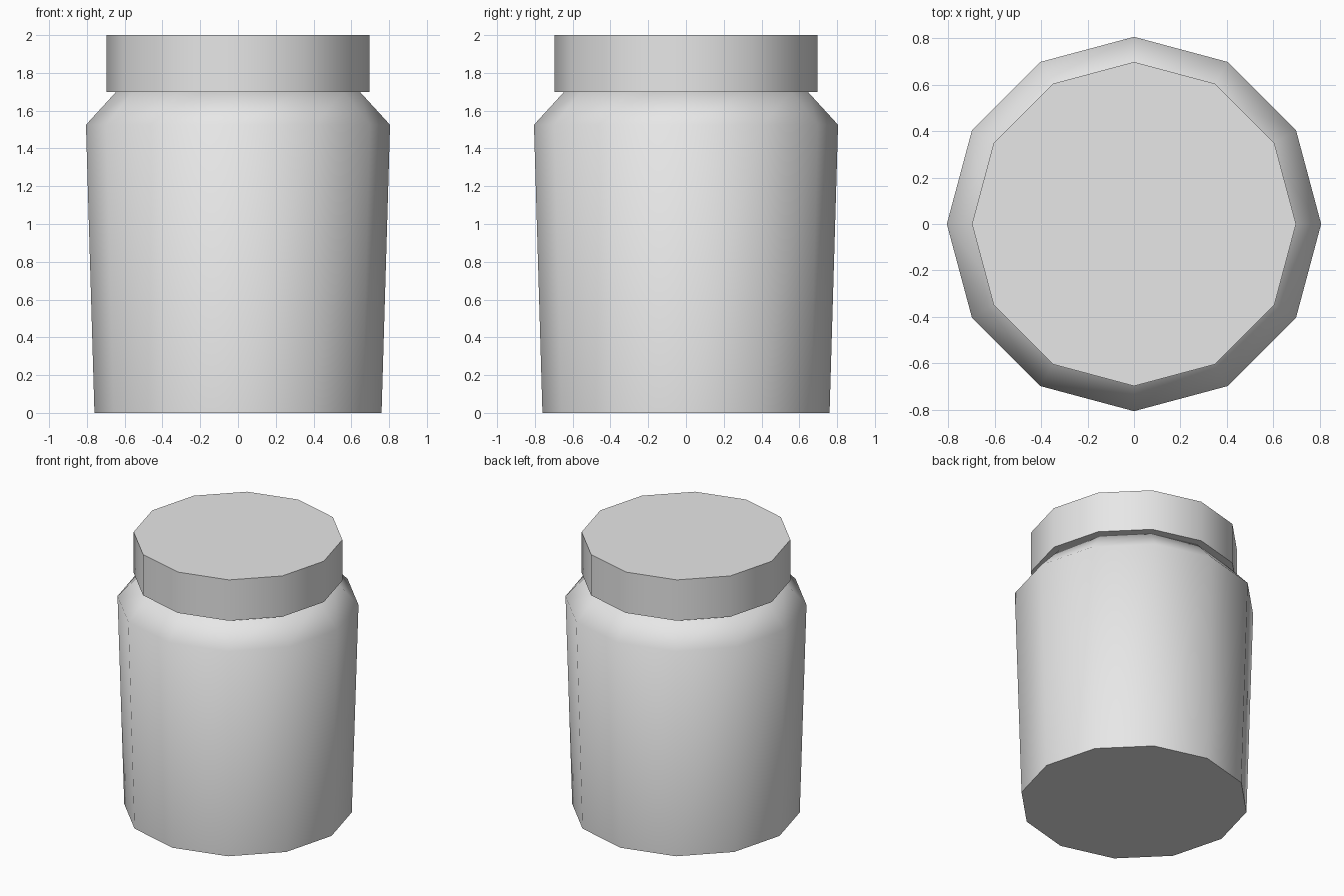
import bpy
import math

SIDES = 12

cube = bpy.data.objects.get("Cube")
if cube:
    bpy.data.objects.remove(cube, do_unlink=True)

# Single plain grey
grey = bpy.data.materials.new("plain_grey")
grey.use_nodes = True
colour = (0.8, 0.8, 0.8, 1.0)
grey.diffuse_color = colour
grey.node_tree.nodes["Principled BSDF"].inputs["Base Color"].default_value = colour


def lathe(name, profile):
    """Turn (radius, height) rings into a closed twelve-sided solid."""
    verts = [(r * math.cos(math.tau * i / SIDES), r * math.sin(math.tau * i / SIDES), z)
             for r, z in profile for i in range(SIDES)]
    faces = [tuple(reversed(range(SIDES)))]
    for ring in range(len(profile) - 1):
        low, high = ring * SIDES, (ring + 1) * SIDES
        for i in range(SIDES):
            j = (i + 1) % SIDES
            faces.append((low + i, low + j, high + j, high + i))
    faces.append(tuple(range(len(verts) - SIDES, len(verts))))

    mesh = bpy.data.meshes.new(name)
    mesh.from_pydata(verts, [], faces)
    mesh.materials.append(grey)
    obj = bpy.data.objects.new(name, mesh)
    bpy.context.collection.objects.link(obj)

    # Smooth walls, sharp rims
    bpy.ops.object.select_all(action="DESELECT")
    obj.select_set(True)
    bpy.context.view_layer.objects.active = obj
    bpy.ops.object.shade_smooth_by_angle(angle=math.radians(60))
    return obj


# Tapered body with a sloping shoulder
lathe("jar_body", [(0.76, 0.0), (0.805, 1.525), (0.645, 1.7)])

# Flat lid overhanging the neck
lathe("jar_lid", [(0.697, 1.7), (0.697, 2.0)])
